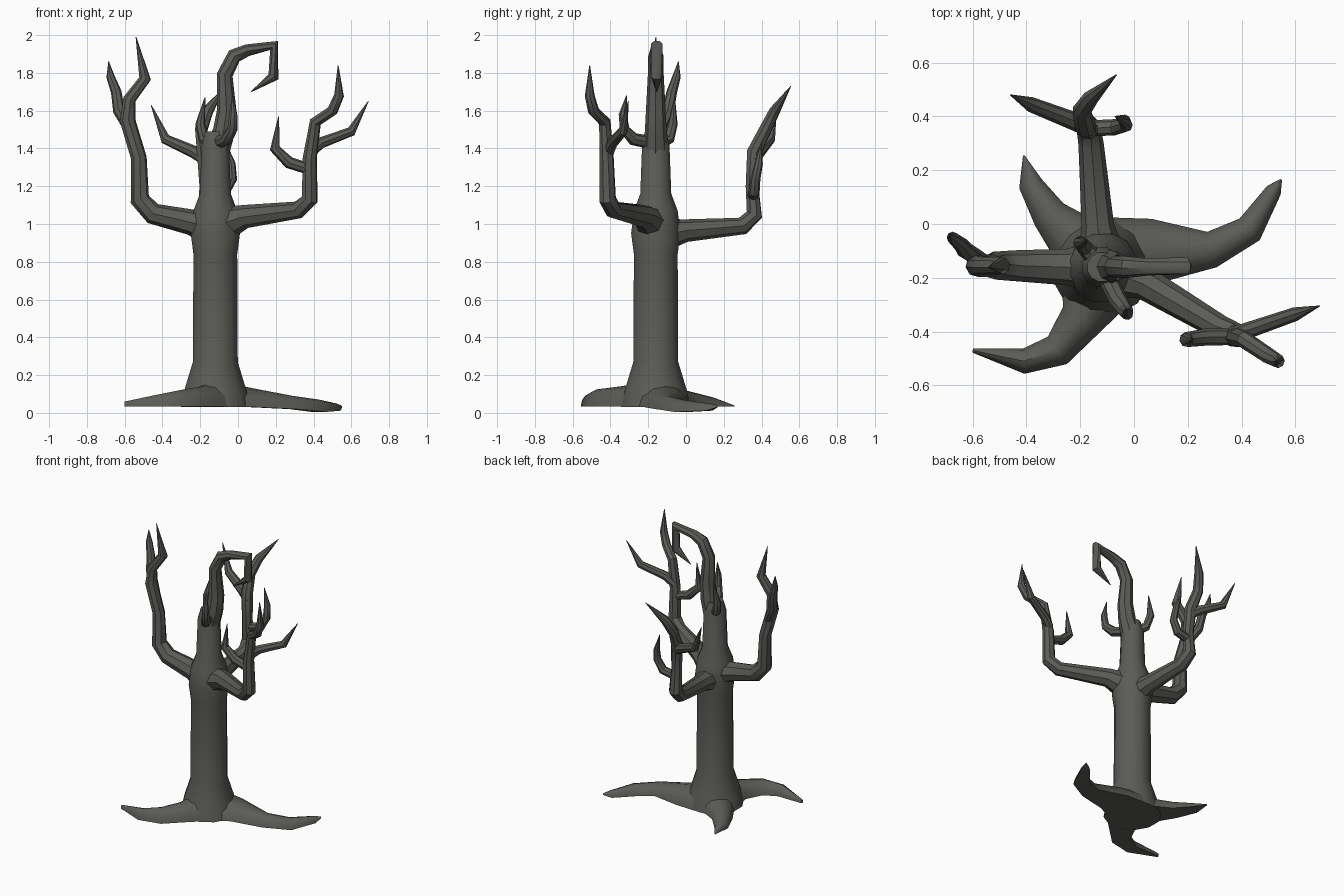
import bpy, bmesh, math
from mathutils import Vector

bark = bpy.data.materials.new("dark_grey_bark")
bark.diffuse_color = (0.105, 0.105, 0.095, 1)


def finish(name, bm):
    bmesh.ops.remove_doubles(bm, verts=bm.verts, dist=0.0005)
    bmesh.ops.recalc_face_normals(bm, faces=bm.faces)
    mesh = bpy.data.meshes.new(name)
    bm.to_mesh(mesh)
    bm.free()
    mesh.materials.append(bark)
    ob = bpy.data.objects.new(name, mesh)
    bpy.context.collection.objects.link(ob)
    bpy.ops.object.select_all(action='DESELECT')
    ob.select_set(True)
    bpy.context.view_layer.objects.active = ob
    bpy.ops.object.shade_smooth_by_angle(angle=math.radians(40))
    return ob


def skin(bm, rings):
    """Join rings of equal point count and cap both ends."""
    rings = [[bm.verts.new(p) for p in r] for r in rings]
    n = len(rings[0])
    for a, b in zip(rings, rings[1:]):
        for i in range(n):
            j = (i + 1) % n
            bm.faces.new((a[i], a[j], b[j], b[i]))
    bm.faces.new(rings[0])
    bm.faces.new(rings[-1])


def limb(name, path, sides=8):
    """Tapered tube through (x, y, z, radius) stations."""
    pts = [Vector(p[:3]) for p in path]
    dirs = [(b - a).normalized() for a, b in zip(pts, pts[1:])]
    tans = [dirs[0]] + [(a + b).normalized() for a, b in zip(dirs, dirs[1:])] + [dirs[-1]]
    u = tans[0].orthogonal().normalized()
    rings = []
    for p, t, s in zip(pts, tans, path):
        u = (u - t * u.dot(t)).normalized()
        v = t.cross(u)
        r = max(s[3], 0.002)
        rings.append([p + r * (u * math.cos(k) + v * math.sin(k))
                      for k in (2 * math.pi * i / sides for i in range(sides))])
    bm = bmesh.new()
    skin(bm, rings)
    return finish(name, bm)


def root(name, path):
    """Flat-bottomed root through (x, y, half width, bottom z, top z) stations."""
    pts = [Vector((p[0], p[1], 0)) for p in path]
    dirs = [(b - a).normalized() for a, b in zip(pts, pts[1:])]
    tans = [dirs[0]] + [(a + b).normalized() for a, b in zip(dirs, dirs[1:])] + [dirs[-1]]
    rings = []
    for p, t, (_, _, w, lo, hi) in zip(pts, tans, path):
        side = Vector((t.y, -t.x, 0))
        rings.append([p + side * w * math.cos(k) + Vector((0, 0, lo + (hi - lo) * math.sin(k)))
                      for k in (math.pi * i / 6 for i in range(7))])
    bm = bmesh.new()
    skin(bm, rings)
    return finish(name, bm)


# Trunk with flared foot and swollen shoulder
X, Y = -0.12, -0.16
limb("trunk", [(X, Y, z, r) for z, r in (
    (0.03, 0.19), (0.12, 0.17), (0.27, 0.123), (0.84, 0.12), (0.95, 0.135),
    (1.07, 0.12), (1.16, 0.085), (1.42, 0.075), (1.49, 0.055))], 12)

# Roots
root("right_root", [(-0.1, -0.14, 0.17, 0.03, 0.17), (0.08, -0.1, 0.12, 0.03, 0.13),
                    (0.29, -0.095, 0.068, 0.02, 0.09), (0.43, -0.02, 0.055, 0.005, 0.07),
                    (0.52, 0.125, 0.03, 0.012, 0.05), (0.547, 0.165, 0.004, 0.03, 0.04)])
root("front_root", [(-0.12, -0.18, 0.17, 0.03, 0.17), (-0.19, -0.35, 0.085, 0.035, 0.14),
                    (-0.285, -0.47, 0.062, 0.035, 0.125), (-0.41, -0.51, 0.047, 0.035, 0.1),
                    (-0.6, -0.47, 0.008, 0.035, 0.06)])
root("back_root", [(-0.13, -0.14, 0.17, 0.03, 0.17), (-0.23, -0.05, 0.1, 0.035, 0.13),
                   (-0.315, 0.035, 0.067, 0.035, 0.11), (-0.385, 0.15, 0.045, 0.035, 0.08),
                   (-0.41, 0.255, 0.003, 0.035, 0.04)])

# Left branch and its twig
limb("left_branch", [(-0.14, Y, 0.98, 0.1), (-0.25, Y, 1.01, 0.068), (-0.45, -0.155, 1.055, 0.057),
                     (-0.52, -0.155, 1.13, 0.052), (-0.525, -0.155, 1.35, 0.042),
                     (-0.585, -0.155, 1.55, 0.042), (-0.575, -0.155, 1.66, 0.034),
                     (-0.492, -0.155, 1.77, 0.032), (-0.54, -0.16, 1.99, 0)])
limb("left_twig", [(-0.56, -0.14, 1.48, 0.03), (-0.63, -0.095, 1.6, 0.032),
                   (-0.645, -0.075, 1.7, 0.028), (-0.675, -0.05, 1.78, 0.022), (-0.685, -0.04, 1.86, 0)])

# Back branch and its twigs
limb("back_branch", [(-0.12, -0.13, 0.94, 0.09), (-0.135, 0.0, 0.965, 0.06), (-0.16, 0.3, 0.99, 0.047),
                     (-0.17, 0.362, 1.05, 0.045), (-0.17, 0.35, 1.2, 0.036),
                     (-0.18, 0.36, 1.38, 0.04), (-0.195, 0.42, 1.5, 0.035),
                     (-0.16, 0.47, 1.6, 0.03), (-0.065, 0.555, 1.73, 0)])
limb("back_long_twig", [(-0.16, 0.35, 1.33, 0.03), (-0.23, 0.385, 1.38, 0.034),
                        (-0.385, 0.445, 1.45, 0.028), (-0.46, 0.48, 1.63, 0)])
limb("back_hook_twig", [(-0.17, 0.355, 1.15, 0.03), (-0.07, 0.36, 1.17, 0.03),
                        (-0.03, 0.368, 1.24, 0.026), (-0.035, 0.385, 1.32, 0.022), (-0.07, 0.4, 1.44, 0)])

# Right branch and its twigs
limb("right_branch", [(-0.1, -0.17, 0.99, 0.1), (0.04, -0.22, 1.04, 0.062), (0.32, -0.385, 1.075, 0.047),
                      (0.38, -0.415, 1.13, 0.046), (0.38, -0.42, 1.35, 0.038),
                      (0.41, -0.43, 1.54, 0.032), (0.5, -0.49, 1.6, 0.03),
                      (0.535, -0.51, 1.68, 0.026), (0.53, -0.51, 1.84, 0)])
limb("right_outer_twig", [(0.38, -0.41, 1.38, 0.03), (0.44, -0.39, 1.43, 0.03),
                          (0.6, -0.335, 1.49, 0.026), (0.69, -0.305, 1.65, 0)])
limb("right_hook_twig", [(0.38, -0.42, 1.29, 0.03), (0.27, -0.42, 1.325, 0.032),
                         (0.195, -0.43, 1.4, 0.028), (0.215, -0.43, 1.57, 0)])

# Curled crown branch
limb("crown_branch", [(-0.115, Y, 1.38, 0.07), (-0.075, Y, 1.49, 0.058), (-0.06, Y, 1.6, 0.052),
                      (-0.07, Y, 1.79, 0.042), (-0.02, Y, 1.89, 0.04), (0.05, Y, 1.92, 0.032),
                      (0.19, -0.155, 1.945, 0.034), (0.188, -0.155, 1.78, 0.03), (0.07, -0.155, 1.7, 0)])

# Small twigs at the top of the trunk
limb("front_small_twig", [(-0.11, -0.18, 1.43, 0.035), (-0.06, -0.28, 1.45, 0.034),
                          (-0.03, -0.325, 1.5, 0.028), (-0.025, -0.335, 1.58, 0.022), (-0.03, -0.315, 1.68, 0)])
limb("back_small_twig", [(-0.13, -0.15, 1.42, 0.035), (-0.18, -0.09, 1.45, 0.03),
                         (-0.2, -0.07, 1.53, 0.026), (-0.175, -0.06, 1.67, 0)])
